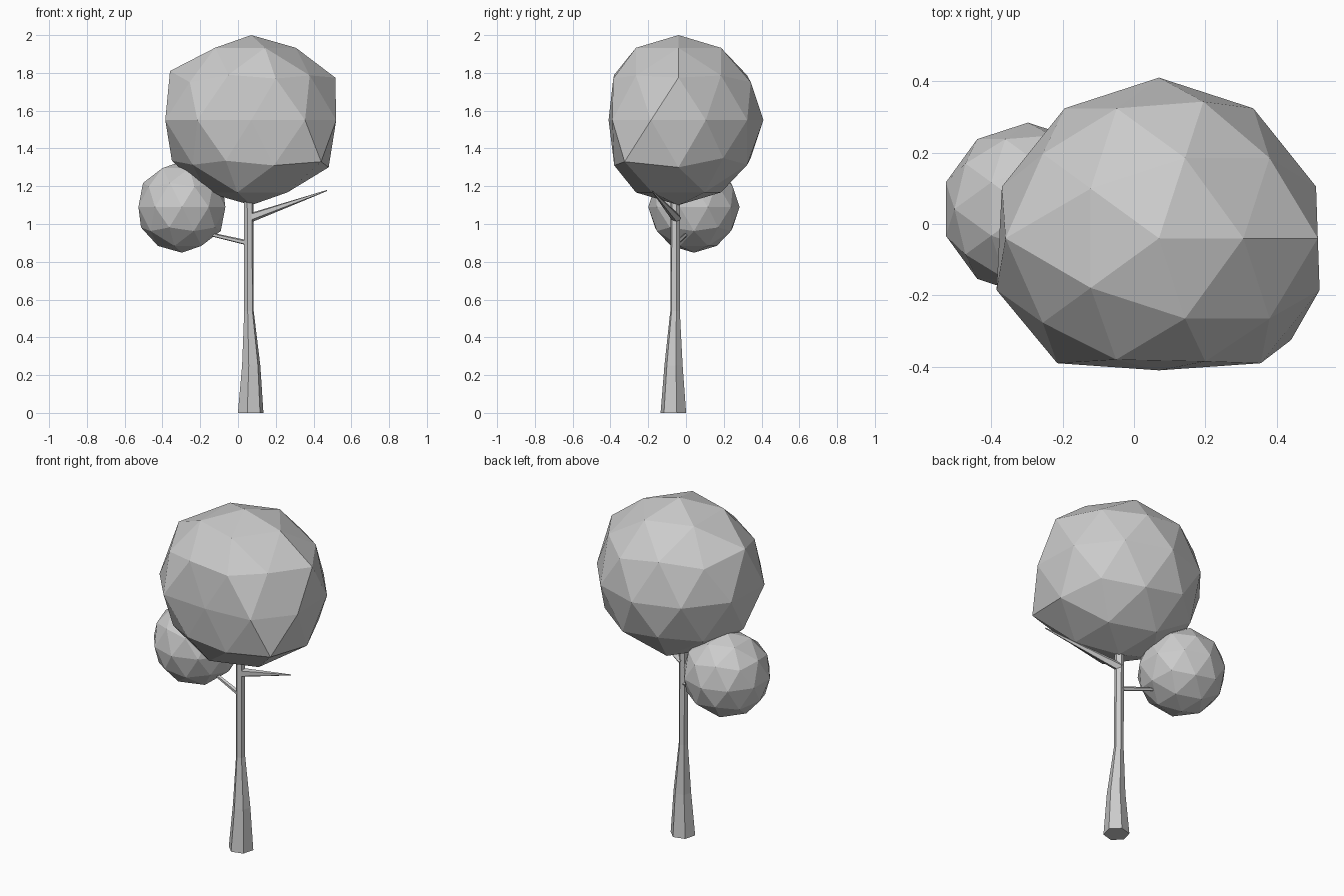
import bpy, bmesh, math
from mathutils import Vector

cube = bpy.data.objects.get("Cube")
if cube:
    bpy.data.objects.remove(cube, do_unlink=True)

# One plain grey for the whole tree
grey = bpy.data.materials.new("plain_grey")
grey.use_nodes = True
colour = (0.6, 0.6, 0.6, 1)
grey.diffuse_color = colour
grey.node_tree.nodes["Principled BSDF"].inputs["Base Color"].default_value = colour


def finish(bm, name):
    bmesh.ops.recalc_face_normals(bm, faces=bm.faces)
    mesh = bpy.data.meshes.new(name)
    bm.to_mesh(mesh)
    bm.free()
    mesh.materials.append(grey)
    obj = bpy.data.objects.new(name, mesh)
    bpy.context.collection.objects.link(obj)
    return obj


def foliage(name, centre, radius, moves=()):
    """Faceted ball; each move takes the nearest vertex to a new position."""
    bm = bmesh.new()
    bmesh.ops.create_icosphere(bm, subdivisions=2, radius=radius)
    bmesh.ops.translate(bm, verts=bm.verts, vec=centre)
    targets = [(min(bm.verts, key=lambda v: (v.co - Vector(p)).length), Vector(p)) for p in moves]
    for vert, point in targets:
        vert.co = point
    return finish(bm, name)


def limb(name, rings, sides, turn=0.0, upright=False):
    """Tapered tube through (centre, radius) rings."""
    bm = bmesh.new()
    axis = Vector(rings[-1][0]) - Vector(rings[0][0])
    if upright:
        axis = Vector((0, 0, 1))
    spin = Vector((0, 0, 1)).rotation_difference(axis)
    loops = []
    for centre, radius in rings:
        loop = []
        for i in range(sides):
            a = turn + math.tau * i / sides
            offset = spin @ Vector((math.cos(a), math.sin(a), 0)) * radius
            loop.append(bm.verts.new(Vector(centre) + offset))
        loops.append(loop)
    for low, high in zip(loops, loops[1:]):
        for i in range(sides):
            j = (i + 1) % sides
            bm.faces.new((low[i], low[j], high[j], high[i]))
    bm.faces.new(loops[0][::-1])
    bm.faces.new(loops[-1])
    return finish(bm, name)


# Trunk
limb("trunk", [((0.067, -0.067, 0), 0.07),
               ((0.07, -0.066, 0.25), 0.05),
               ((0.058, -0.058, 0.54), 0.026),
               ((0.055, -0.056, 1.25), 0.026)],
     sides=6, turn=math.radians(15), upright=True)

# Branches
limb("left_branch", [((0.055, -0.05, 1.03), 0.026), ((0.47, -0.18, 1.177), 0.003)], sides=5)
limb("right_branch", [((0.05, -0.05, 0.9), 0.014), ((-0.25, 0.03, 0.97), 0.008)], sides=5)

# Foliage: a round small crown and a large crown with a flattened front
foliage("small_crown", (-0.297, 0.042, 1.09), 0.242)
foliage("large_crown", (0.07, -0.04, 1.55), 0.45, moves=[
    # flattened front
    (0.07, -0.41, 1.55), (-0.215, -0.39, 1.55), (0.355, -0.39, 1.55),
    (0.2, -0.385, 1.77), (-0.05, -0.38, 1.79),
    (-0.065, -0.38, 1.335), (0.19, -0.38, 1.31),
    # sides pulled outward
    (0.515, -0.04, 1.775), (-0.36, -0.04, 1.81),
    (-0.385, -0.185, 1.55), (0.52, -0.185, 1.55),
    (-0.37, 0.105, 1.55), (0.51, 0.105, 1.55),
    (0.44, -0.325, 1.33), (0.48, -0.04, 1.3), (-0.35, -0.04, 1.335),
])
